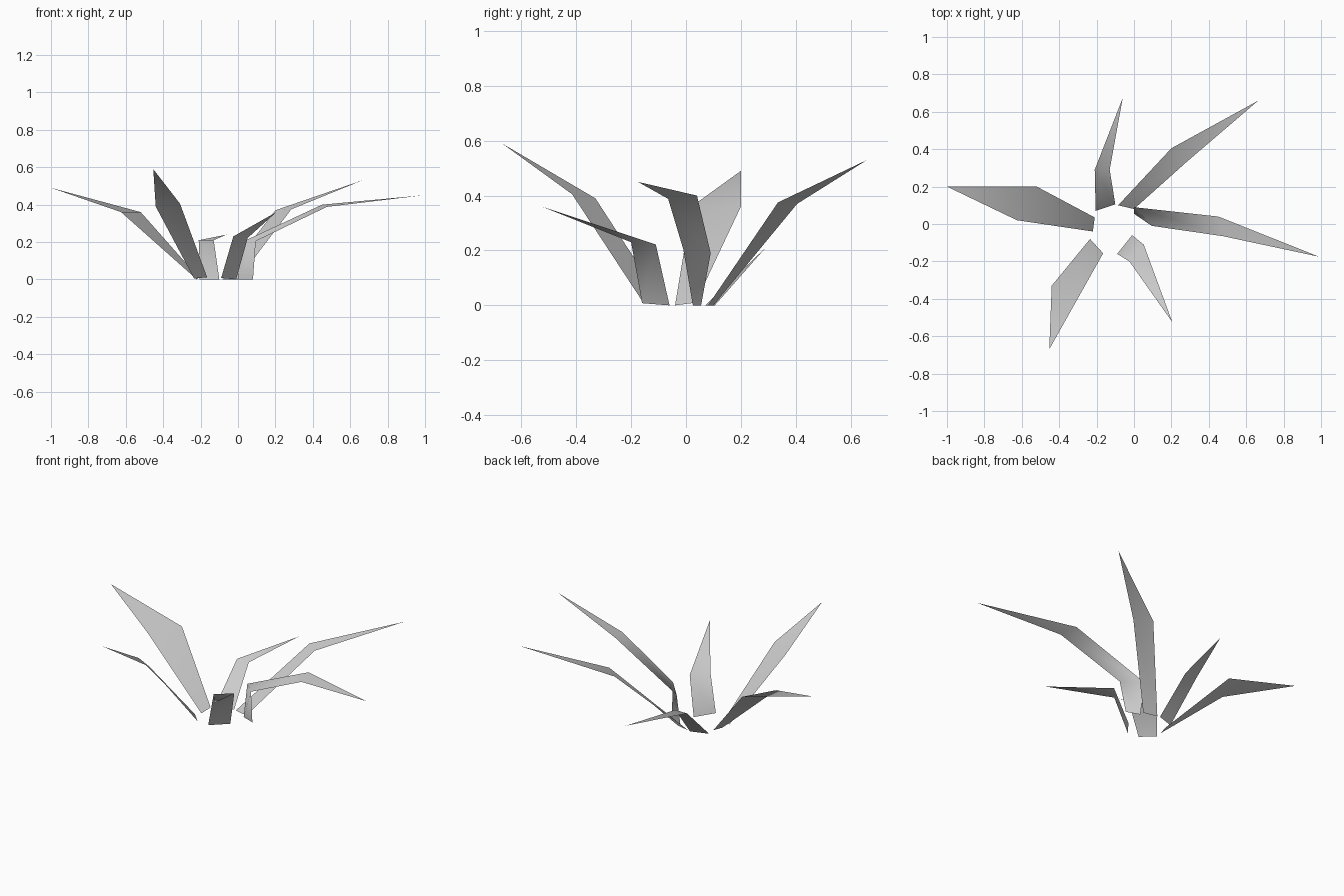
import bpy
import bmesh
from mathutils import Vector

cube = bpy.data.objects.get("Cube")
if cube:
    bpy.data.objects.remove(cube, do_unlink=True)

GREY = (0.6, 0.6, 0.6, 1.0)
mat = bpy.data.materials.new("leaf grey")
mat.use_nodes = True
mat.diffuse_color = GREY
bsdf = mat.node_tree.nodes["Principled BSDF"]
bsdf.inputs["Base Color"].default_value = GREY


def add_leaf(name, rows, tip):
    """Bent strip from pairs of edge points, closed by a pointed tip."""
    bm = bmesh.new()
    pairs = [[bm.verts.new(p) for p in row] for row in rows]
    for (a, b), (c, d) in zip(pairs, pairs[1:]):
        bm.faces.new((a, b, d, c))
    a, b = pairs[-1]
    bm.faces.new((a, b, bm.verts.new(tip)))
    # Turn the upper side of the leaf outwards
    bm.normal_update()
    if sum((f.normal.z * f.calc_area() for f in bm.faces)) < 0:
        bmesh.ops.reverse_faces(bm, faces=bm.faces[:])
    for f in bm.faces:
        f.smooth = True
    mesh = bpy.data.meshes.new(name)
    bm.to_mesh(mesh)
    bm.free()
    mesh.materials.append(mat)
    obj = bpy.data.objects.new(name, mesh)
    bpy.context.collection.objects.link(obj)


# Each leaf: base pair, bend pairs, tip
add_leaf("right_leaf",
         [[(-.21, .035, .01), (-.22, -.04, 0)],
          [(-.52, .2, .36), (-.625, .02, .36)]],
         (-1, .2, .49))
add_leaf("back_leaf",
         [[(-.1, .105, 0), (-.205, .07, 0)],
          [(-.13, .29, .21), (-.21, .29, .21)]],
         (-.06, .675, .24))
add_leaf("back_left_leaf",
         [[(-.085, .1, 0), (0, .08, 0)],
          [(.2, .405, .37), (.285, .335, .375)]],
         (.665, .66, .53))
add_leaf("left_leaf",
         [[(0, .055, 0), (.08, .025, 0)],
          [(0, .09, .19), (.095, -.01, .205)],
          [(.45, .04, .4), (.475, -.065, .388)]],
         (.99, -.175, .45))
add_leaf("front_leaf",
         [[(-.09, -.16, .008), (-.01, -.06, 0)],
          [(-.025, -.2, .23), (.052, -.11, .222)]],
         (.205, -.525, .36))
add_leaf("front_right_leaf",
         [[(-.235, -.08, .005), (-.165, -.157, .012)],
          [(-.44, -.33, .39), (-.31, -.415, .405)]],
         (-.453, -.67, .59))
